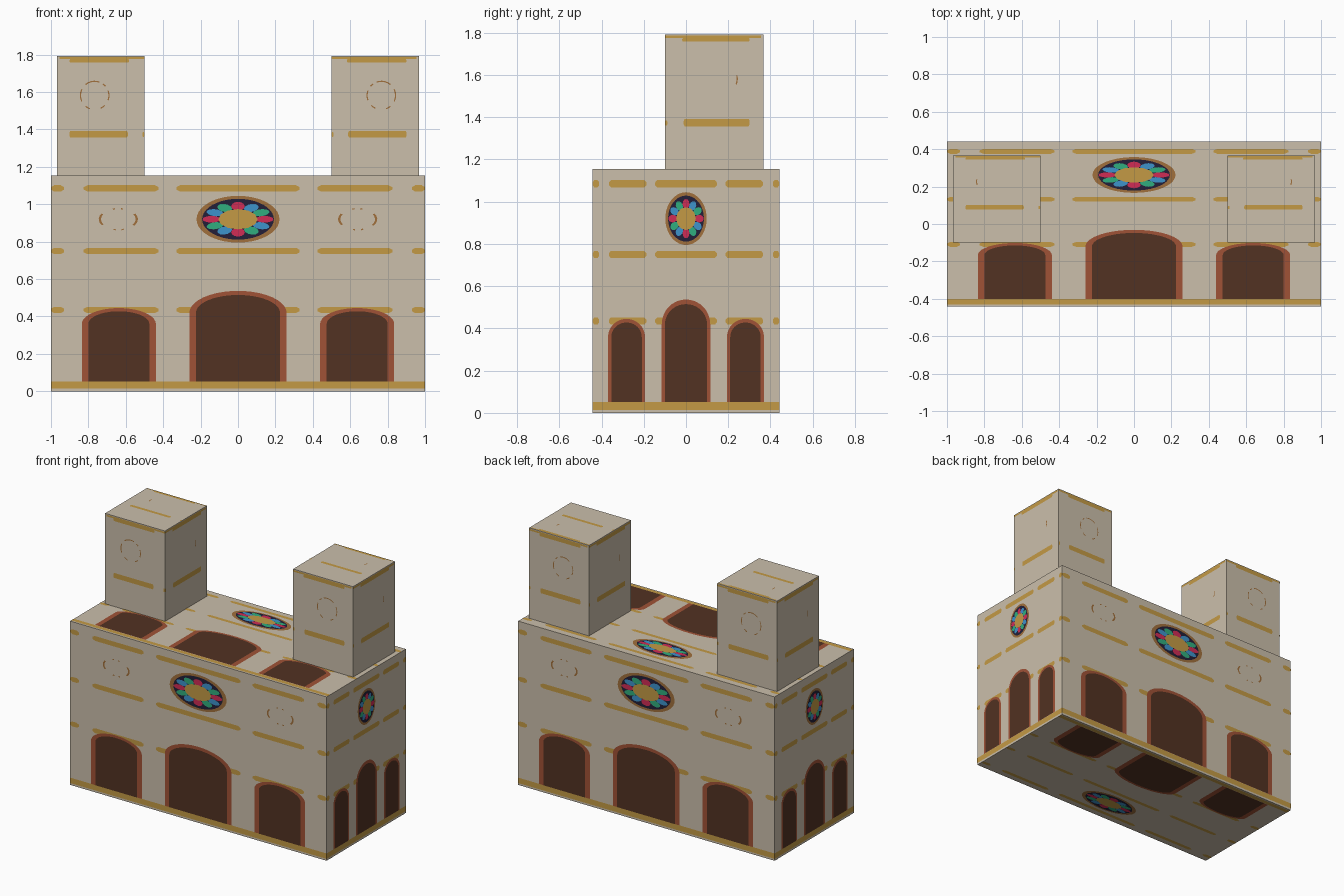
import bpy, bmesh, math
from mathutils import Vector

if "Cube" in bpy.data.objects:
    bpy.data.objects.remove(bpy.data.objects["Cube"])

# Colours
def lin(c):
    return c / 12.92 if c <= 0.04045 else ((c + 0.055) / 1.055) ** 2.4

COLOURS = {"stone": "CBBFAB", "gold": "C49A45", "brick": "A05236", "dark_brown": "523222",
           "bronze": "A1703C", "navy": "231F38", "green": "30AE7E", "blue": "3D93CB", "crimson": "D02C55"}
NAMES = list(COLOURS)
MATS = []
for name, h in COLOURS.items():
    m = bpy.data.materials.new(name)
    m.diffuse_color = [lin(int(h[i:i + 2], 16) / 255) for i in (0, 2, 4)] + [1]
    m.use_nodes = True
    m.node_tree.nodes["Principled BSDF"].inputs["Base Color"].default_value = m.diffuse_color
    MATS.append(m)

def make_object(name, bm):
    me = bpy.data.meshes.new(name)
    bm.to_mesh(me)
    bm.free()
    for m in MATS:
        me.materials.append(m)
    ob = bpy.data.objects.new(name, me)
    bpy.context.collection.objects.link(ob)

def box(name, lo, hi):
    lo, hi = Vector(lo), Vector(hi)
    bm = bmesh.new()
    bmesh.ops.create_cube(bm, size=1)
    for v in bm.verts:
        v.co = Vector([(lo[i] + hi[i]) / 2 + v.co[i] * (hi[i] - lo[i]) for i in range(3)])
    make_object(name, bm)

# 2D shapes: u in -1..1 across a wall, v in 0..1 up it
def bar(u0, u1, v0, v1, round_ends=True):
    c = min(0.02, (u1 - u0) / 4) if round_ends else 0
    d = (v1 - v0) * 0.3
    if not c:
        return [(u0, v0), (u1, v0), (u1, v1), (u0, v1)]
    return [(u0 + c, v0), (u1 - c, v0), (u1, v0 + d), (u1, v1 - d),
            (u1 - c, v1), (u0 + c, v1), (u0, v1 - d), (u0, v0 + d)]

def ellipse(cu, cv, ru, rv, n=40, rot=0.0):
    pts = []
    for i in range(n):
        a = 2 * math.pi * i / n
        x, y = ru * math.cos(a), rv * math.sin(a)
        pts.append((cu + x * math.cos(rot) - y * math.sin(rot), cv + x * math.sin(rot) + y * math.cos(rot)))
    return pts

def arch(cu, w, base, spring, top, n=20):
    return [(cu - w, base), (cu + w, base)] + [
        (cu + w * math.cos(math.pi * i / n), spring + (top - spring) * math.sin(math.pi * i / n))
        for i in range(n + 1)]

def arcs(cu, cv, ru, rv, t, spans):
    out = []
    for a0, a1 in spans:
        n = max(1, round((a1 - a0) / 12))
        for i in range(n):
            a, b = (math.radians(a0 + (a1 - a0) * k / n) for k in (i, i + 1))
            out.append([(cu + s * ru * math.cos(g), cv + s * rv * math.sin(g))
                        for g, s in ((a, 1 - t), (a, 1), (b, 1), (b, 1 - t))])
    return out

# Painted details of a hall wall: list of (colour, layer, points)
H = 1.155
def hall_art(rings):
    z = lambda v: v / H
    art = [("gold", 1, bar(-1, 1, z(0.014), z(0.052), False))]
    for zc in (0.435, 0.75, 1.085):
        for u0, u1 in ((-1, -0.93), (-0.825, -0.425), (-0.33, 0.33), (0.425, 0.825), (0.93, 1)):
            art.append(("gold", 1, bar(u0, u1, z(zc - 0.017), z(zc + 0.017))))
    # doorways
    for cu, wo, wi, sp, to, ti in ((0, 0.26, 0.225, 0.42, 0.537, 0.515),
                                   (-0.637, 0.198, 0.163, 0.36, 0.445, 0.428),
                                   (0.637, 0.198, 0.163, 0.36, 0.445, 0.428)):
        art.append(("brick", 2, arch(cu, wo, z(0.052), z(sp), z(to))))
        art.append(("dark_brown", 3, arch(cu, wi, z(0.052), z(sp), z(ti))))
    # rose window
    cv = 0.92
    art.append(("bronze", 2, ellipse(0, z(cv), 0.222, z(0.125))))
    art.append(("navy", 3, ellipse(0, z(cv), 0.192, z(0.109))))
    tints = ("crimson", "green", "blue", "crimson", "green", "blue")
    for i in range(12):
        a = math.radians(30 * i)
        petal = ellipse(0.74, 0, 0.25, 0.19, 12)
        pts = [((x * math.cos(a) - y * math.sin(a)) * 0.192,
                z(cv + (x * math.sin(a) + y * math.cos(a)) * 0.094)) for x, y in petal]
        art.append((tints[i % 6], 4, pts))
    art.append(("gold", 5, ellipse(0, z(cv), 0.105, z(0.054), 12)))
    # faint side roundels
    if rings:
        for s in (-1, 1):
            for q in arcs(s * 0.64, z(cv), 0.105, z(0.06), 0.12,
                          ((-35, 30), (75, 82), (100, 107), (150, 212), (255, 262), (280, 287))):
                art.append(("bronze", 1, q))
    return art

def tower_art(rings):
    art = [("gold", 1, bar(-0.62, 0.72, 0.38, 0.43)), ("gold", 1, bar(-1, -0.95, 0.385, 0.42)),
           ("gold", 1, bar(-0.65, 0.72, 0.95, 0.975)), ("gold", 1, bar(-1, 0.95, 0.975, 0.992, False))]
    spans = ((-25, 25), (50, 110), (125, 140), (160, 200), (225, 245), (290, 310)) if rings else ((-20, 12),)
    for q in arcs(0.14, 0.70, 0.34, 0.112, 0.08, spans):
        art.append(("bronze", 1, q))
    return art

X, Y, Z = Vector((1, 0, 0)), Vector((0, 1, 0)), Vector((0, 0, 1))
SIDES = {"front": (X, Z), "right": (Y, Z), "back": (-X, Z), "left": (-Y, Z), "top": (X, Y), "bottom": (X, -Y)}

def paint(name, lo, hi, side, art, flip=False):
    U, V = SIDES[side]
    N = U.cross(V)
    c, h = (Vector(lo) + Vector(hi)) / 2, (Vector(hi) - Vector(lo)) / 2
    ext = lambda d: sum(abs(d[i]) * h[i] for i in range(3))
    bm = bmesh.new()
    for colour, layer, pts in art:
        if flip:
            pts = [(-u, v) for u, v in reversed(pts)]
        off = N * (ext(N) + 0.0012 * layer)
        vs = [bm.verts.new(c + off + U * (u * ext(U)) + V * ((2 * v - 1) * ext(V))) for u, v in pts]
        bm.faces.new(vs).material_index = NAMES.index(colour)
    make_object(f"{name}_{side}_details", bm)

# Main hall
lo, hi = (-1, -0.442, 0), (1, 0.442, H)
box("hall", lo, hi)
for side in SIDES:
    paint("hall", lo, hi, side, hall_art(side in ("front", "back")))

# Twin towers
for name, x0, x1 in (("left_tower", -0.967, -0.5), ("right_tower", 0.5, 0.967)):
    lo, hi = (x0, -0.1, 1.09), (x1, 0.367, 1.793)
    box(name, lo, hi)
    for side in SIDES:
        if side != "bottom":
            paint(name, lo, hi, side, tower_art(side in ("front", "back")),
                  flip=name == "left_tower" and side in ("front", "top"))
